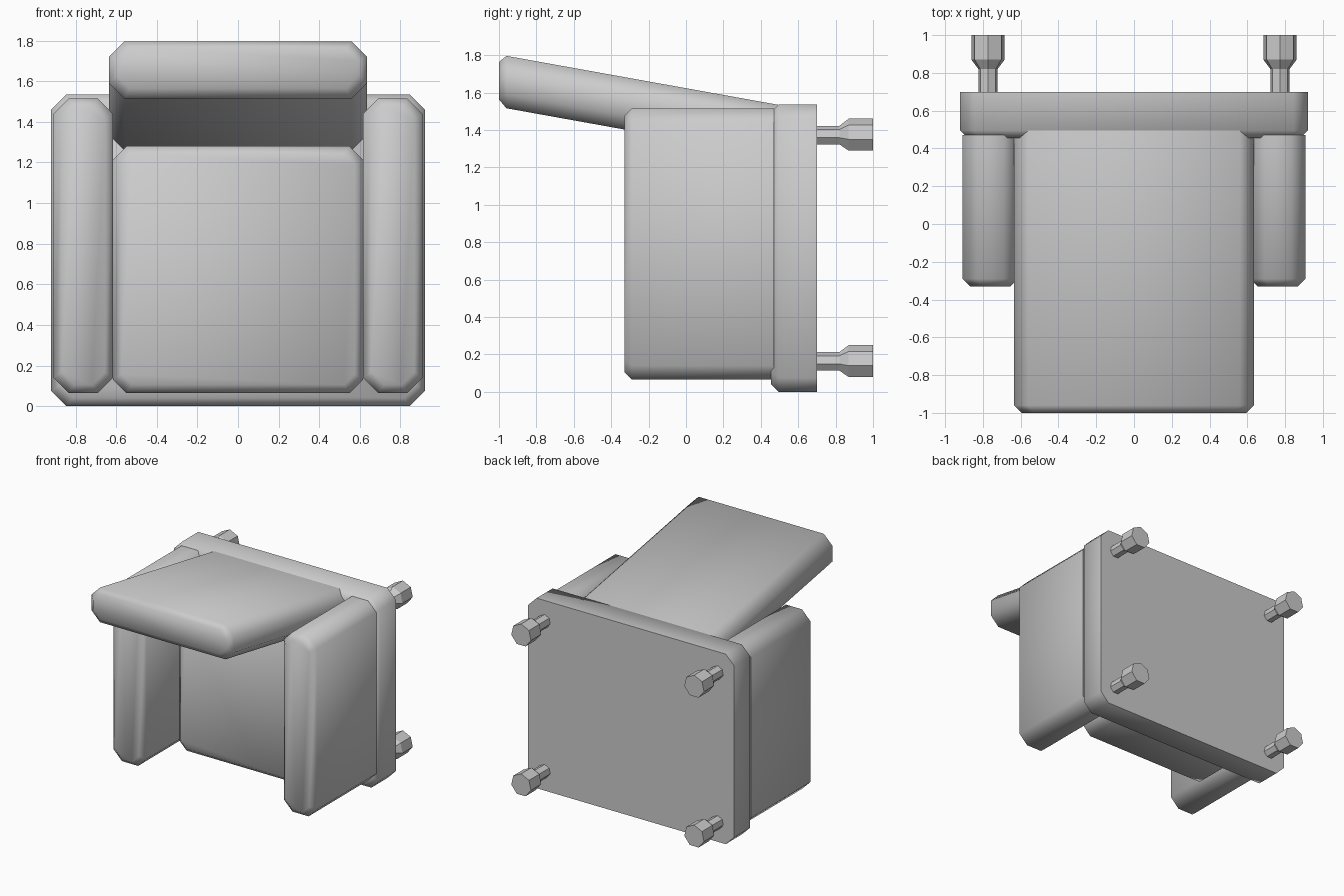
import bpy, bmesh, math

if "Cube" in bpy.data.objects:
    bpy.data.objects.remove(bpy.data.objects["Cube"])


def loft(name, rings, angle):
    """Skin equal-length rings of points, cap both ends."""
    bm = bmesh.new()
    loops = [[bm.verts.new(p) for p in r] for r in rings]
    n = len(loops[0])
    for a, b in zip(loops, loops[1:]):
        for i in range(n):
            j = (i + 1) % n
            bm.faces.new((a[i], a[j], b[j], b[i]))
    bm.faces.new(loops[0])
    bm.faces.new(loops[-1])
    bmesh.ops.recalc_face_normals(bm, faces=bm.faces[:])
    me = bpy.data.meshes.new(name)
    bm.to_mesh(me)
    bm.free()
    ob = bpy.data.objects.new(name, me)
    bpy.context.collection.objects.link(ob)
    bpy.ops.object.select_all(action='DESELECT')
    ob.select_set(True)
    bpy.context.view_layer.objects.active = ob
    bpy.ops.object.shade_smooth_by_angle(angle=math.radians(angle))
    return ob


def cushion(name, x0, x1, z0, z1, y0, y1, slope=0.0, bevel=0.04, c=0.075):
    """Octagonal pad along y with a bevelled front end, sheared in z by slope."""
    def ring(y, d):
        a, b, e, f = x0 + d, x1 - d, z0 + d, z1 - d
        k = c - d * 0.3
        pts = [(a + k, e), (b - k, e), (b, e + k), (b, f - k),
               (b - k, f), (a + k, f), (a, f - k), (a, e + k)]
        return [(x, y, z - slope * y) for x, z in pts]
    return loft(name, [ring(y0, bevel), ring(y0 + bevel, 0), ring(y1, 0)], 60)


# Base slab, seat and slanted backrest (the chair lies on its back)
cushion("base", -0.92, 0.92, 0.0, 1.535, 0.455, 0.70)
cushion("seat", -0.615, 0.615, 0.065, 1.28, 0.09, 0.47, c=0.065)
cushion("backrest", -0.635, 0.635, 1.343, 1.623, -1.0, 0.60, slope=0.18)

# Armrests
cushion("armrest_left", -0.908, -0.615, 0.065, 1.515, -0.33, 0.47)
cushion("armrest_right", 0.615, 0.908, 0.065, 1.515, -0.33, 0.47)

# Four stepped legs pointing backwards
SIDES = 7
for sx, side in ((-1, "left"), (1, "right")):
    for z, row in ((0.16, "lower"), (1.37, "upper")):
        rings = []
        for y, r in ((0.68, 0.052), (0.82, 0.052), (0.87, 0.09), (1.0, 0.09)):
            rings.append([(sx * 0.773 + r * math.sin(t), y, z + r * math.cos(t))
                          for t in (2 * math.pi * i / SIDES for i in range(SIDES))])
        loft(f"leg_{row}_{side}", rings, 30)
